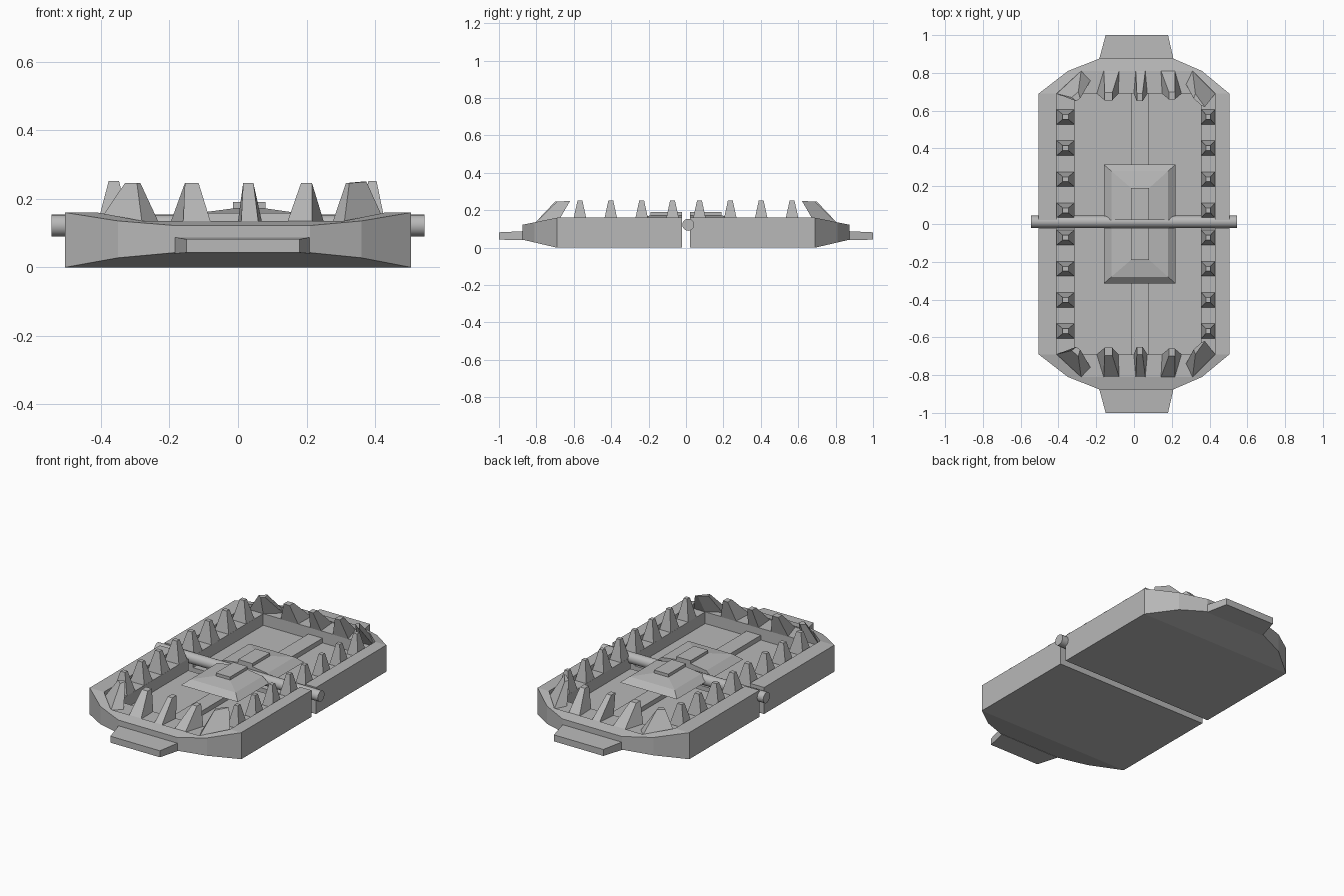
import bpy, bmesh, math

if "Cube" in bpy.data.objects:
    bpy.data.objects.remove(bpy.data.objects["Cube"])

steel = bpy.data.materials.new("grey steel")
steel.diffuse_color = (0.48, 0.48, 0.48, 1)
steel.use_nodes = True
steel.node_tree.nodes["Principled BSDF"].inputs["Base Color"].default_value = steel.diffuse_color


def make(name, verts, faces):
    me = bpy.data.meshes.new(name)
    bm = bmesh.new()
    vs = [bm.verts.new(v) for v in verts]
    for f in faces:
        bm.faces.new([vs[i] for i in f])
    bmesh.ops.recalc_face_normals(bm, faces=bm.faces)
    bm.to_mesh(me)
    bm.free()
    me.materials.append(steel)
    ob = bpy.data.objects.new(name, me)
    bpy.context.collection.objects.link(ob)
    return ob


def loft(name, rings):
    """Solid through closed rings of equal length, capped at both ends."""
    n = len(rings[0])
    verts = [v for r in rings for v in r]
    faces = [list(range(n)), list(range(len(verts) - n, len(verts)))]
    for k in range(len(rings) - 1):
        for i in range(n):
            j = (i + 1) % n
            faces.append([k * n + i, k * n + j, (k + 1) * n + j, (k + 1) * n + i])
    return make(name, verts, faces)


def rect(x0, x1, y0, y1, z):
    return [(x0, y0, z), (x1, y0, z), (x1, y1, z), (x0, y1, z)]


GAP = 0.022


def top_z(y):
    return 0.16 - 0.205 * max(0, y - 0.69)


def low_z(y):
    return 0.232 * max(0, y - 0.69)


def build_half(side, s):
    parts = []

    # jaw tray: nested open outlines joined by strips
    outer = [(-.505, GAP), (-.505, .69), (-.35, .81), (-.185, .875),
             (.21, .875), (.36, .81), (.505, .69), (.505, GAP)]
    rim = [(-.41, GAP), (-.41, .69), (-.28, .81), (-.185, .81),
           (.21, .81), (.31, .81), (.43, .69), (.43, GAP)]
    well = [(-.315, GAP), (-.315, .69), (-.28, .69), (-.185, .69),
            (.21, .69), (.31, .69), (.355, .69), (.355, GAP)]
    rings = [[(x, y, low_z(y)) for x, y in outer],
             [(x, y, top_z(y)) for x, y in outer],
             [(x, y, top_z(y)) for x, y in rim],
             [(x, y, .13) for x, y in rim],
             [(x, y, .13) for x, y in well],
             [(x, y, .06) for x, y in well]]
    verts = [v for r in rings for v in r]
    faces = [[k * 8 + i, k * 8 + i + 1, k * 8 + i + 9, k * 8 + i + 8]
             for k in range(5) for i in range(7)]
    faces += [list(range(40, 48)), [0, 1, 6, 7], [1, 2, 3, 4, 5, 6],
              [k * 8 for k in range(6)] + [k * 8 + 7 for k in range(5, -1, -1)]]
    parts.append(make(side + "_jaw_tray", verts, faces))

    # end tab
    parts.append(loft(side + "_end_tab", [
        [(-.185, .87, .04), (.21, .87, .04), (.21, .87, .088), (-.185, .87, .088)],
        [(-.15, 1, .043), (.18, 1, .043), (.18, 1, .082), (-.15, 1, .082)]]))

    # floor strip and post under the pan
    parts.append(loft(side + "_floor_strip", [rect(-.015, .08, GAP, .69, .055),
                                              rect(-.015, .08, GAP, .69, .088)]))
    parts.append(loft(side + "_pan_post", [rect(-.015, .08, GAP, .19, .085),
                                           rect(-.015, .08, GAP, .19, .13)]))

    # trigger pan with raised plate
    parts.append(loft(side + "_trigger_pan", [
        rect(-.16, .22, GAP, .315, .125), rect(-.12, .18, GAP, .28, .158),
        rect(-.015, .08, GAP, .19, .172), rect(-.015, .08, GAP, .19, .19)]))

    # side teeth
    for x, w, t in ((-.3625, .0475, .015), (.3925, .0375, .012)):
        for i in range(4):
            y = .072 + i * .165
            parts.append(loft(side + "_side_tooth", [
                rect(x - w, x + w, y - .04, y + .04, .128),
                rect(x - t, x + t, y - .013, y + .013, .252)]))

    # end teeth leaning inward: base back/front widths, tip
    for xb, hb, xt, ht, yt in ((-.14, .058, -.135, .02, .655),
                               (.035, .036, .03, .015, .65),
                               (.2, .052, .2, .016, .66)):
        back = xb + (xb - .03) * -.12
        parts.append(loft(side + "_end_tooth", [
            [(xb - hb, .69, .128), (xb + hb, .69, .128),
             (back + hb * .7, .81, .13), (back - hb * .7, .81, .13)],
            rect(xt - ht, xt + ht, yt, yt + .04, .246)]))

    # corner teeth
    parts.append(loft(side + "_corner_tooth", [
        [(-.41, .69, .128), (-.315, .69, .128), (-.23, .76, .128), (-.28, .81, .13)],
        [(-.33, .67, .246), (-.305, .65, .246), (-.285, .665, .246), (-.295, .70, .246)]]))
    parts.append(loft(side + "_corner_tooth", [
        [(.43, .69, .128), (.355, .69, .128), (.275, .74, .128), (.31, .81, .13)],
        [(.375, .62, .25), (.36, .625, .25), (.315, .665, .246), (.325, .69, .246)]]))

    # mirror to the front half
    if s < 0:
        for p in parts:
            for v in p.data.vertices:
                v.co.y = -v.co.y
            p.data.flip_normals()


build_half("back", 1)
build_half("front", -1)

# hinge axle
bpy.ops.mesh.primitive_cylinder_add(vertices=20, radius=.032, depth=1.09,
                                    location=(0, .012, .122),
                                    rotation=(0, math.pi / 2, 0))
axle = bpy.context.object
axle.name = "hinge_axle"
axle.data.materials.append(steel)
bpy.ops.object.shade_smooth_by_angle()
